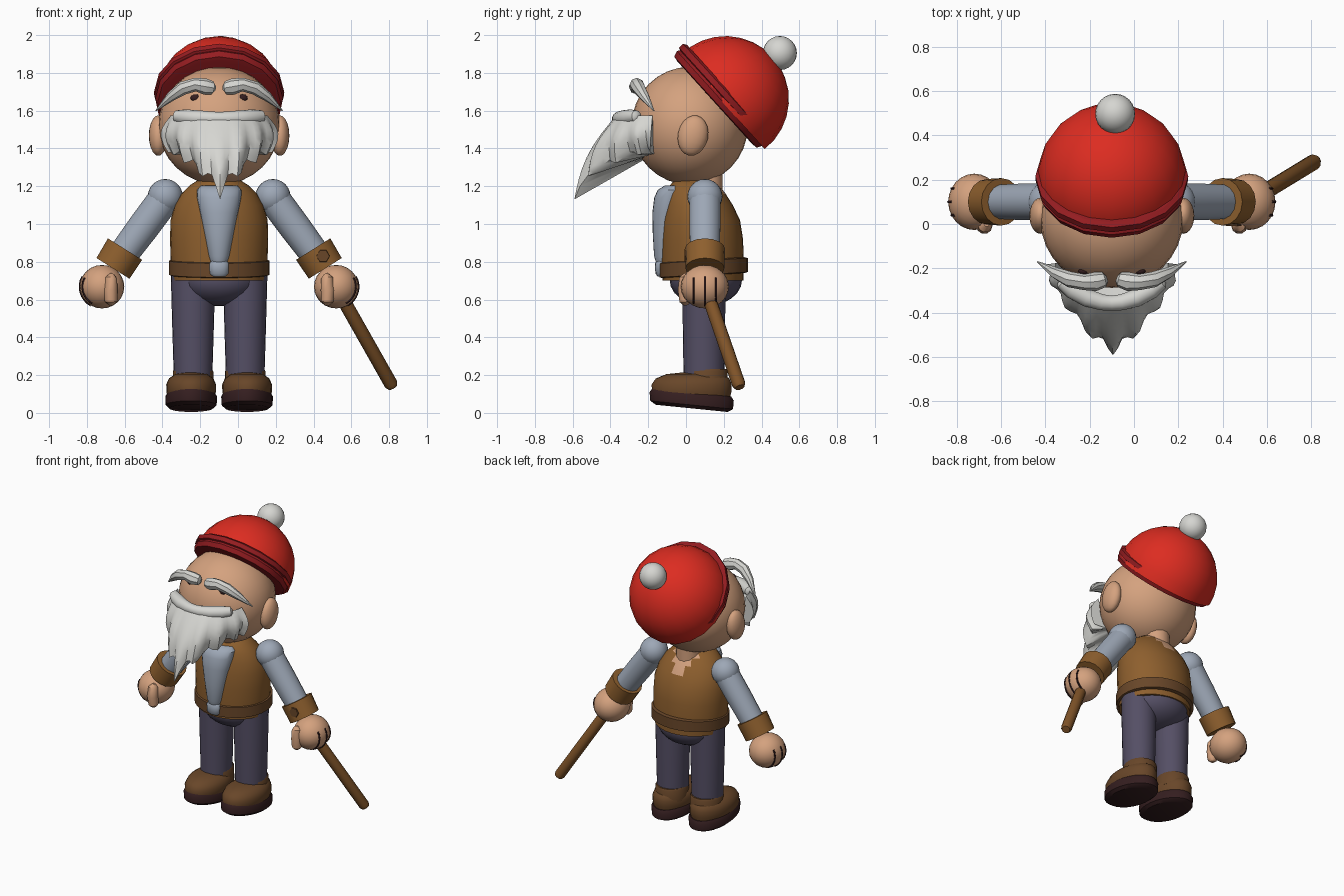
import bpy, bmesh, math
from mathutils import Vector as V, Matrix

CX = -0.1  # centre line of the figure


def material(name, rgb):
    m = bpy.data.materials.new(name)
    m.diffuse_color = (*rgb, 1)
    return m


RED = material("hat red", (0.72, 0.025, 0.015))
DARK_RED = material("band red", (0.30, 0.012, 0.015))
SKIN = material("skin", (0.66, 0.36, 0.21))
WHITE = material("white hair", (0.67, 0.67, 0.64))
SHIRT = material("shirt grey", (0.34, 0.39, 0.47))
VEST = material("vest brown", (0.27, 0.115, 0.027))
LEATHER = material("leather brown", (0.14, 0.062, 0.022))
PANTS = material("trouser purple", (0.09, 0.078, 0.13))
DARK = material("sole dark", (0.035, 0.013, 0.014))
WOOD = material("stick wood", (0.22, 0.09, 0.022))


def finish(name, bm, mat, angle=40):
    bmesh.ops.recalc_face_normals(bm, faces=bm.faces)
    me = bpy.data.meshes.new(name)
    bm.to_mesh(me)
    bm.free()
    me.materials.append(mat)
    ob = bpy.data.objects.new(name, me)
    bpy.context.scene.collection.objects.link(ob)
    bpy.ops.object.select_all(action='DESELECT')
    ob.select_set(True)
    bpy.context.view_layer.objects.active = ob
    bpy.ops.object.shade_smooth_by_angle(angle=math.radians(angle))
    return ob


def ring(c, d, ru, rv=None, n=20):
    d = V(d).normalized()
    u = V((0, 1, 0) if abs(d.y) < 0.9 else (0, 0, 1)).cross(d).normalized()
    v = d.cross(u)
    rv = ru if rv is None else rv
    return [V(c) + u * ru * math.cos(t) + v * rv * math.sin(t)
            for t in (2 * math.pi * i / n for i in range(n))]


def loft(name, rings, mat, closed=True, angle=40):
    bm = bmesh.new()
    rows = [[bm.verts.new(p) for p in r] for r in rings]
    n = len(rows[0])
    for a, b in zip(rows, rows[1:]):
        for i in range(n if closed else n - 1):
            j = (i + 1) % n
            bm.faces.new((a[i], a[j], b[j], b[i]))
    bm.faces.new(rows[0])
    bm.faces.new(rows[-1])
    return finish(name, bm, mat, angle)


def stack(name, rows, mat, x=CX, n=24, angle=40):
    """Upright loft; each row is z, centre y, half width, half depth."""
    return loft(name, [ring((x, cy, z), (0, 0, 1), rx, ry, n) for z, cy, rx, ry in rows], mat, angle=angle)


def tube(name, pts, radii, mat, n=14, angle=40):
    pts = [V(p) for p in pts]
    rings = []
    for i, (p, r) in enumerate(zip(pts, radii)):
        d = pts[min(i + 1, len(pts) - 1)] - pts[max(i - 1, 0)]
        rings.append(ring(p, d, r, n=n))
    return loft(name, rings, mat, angle=angle)


def ball(name, c, r, mat, seg=24, tilt=0):
    bm = bmesh.new()
    m = Matrix.Translation(c) @ Matrix.Rotation(tilt, 4, 'X') @ Matrix.Diagonal((*r, 1))
    bmesh.ops.create_uvsphere(bm, u_segments=seg, v_segments=seg // 2, radius=1, matrix=m)
    return finish(name, bm, mat)


# Head and neck
ball("head", (CX, 0.02, 1.52), (0.322, 0.308, 0.312), SKIN, 32)
tube("neck", [(CX, 0.11, 1.08), (CX, 0.11, 1.36)], [0.085, 0.085], SKIN)

# Hat: tilted dome, folded band and pompom
axis, perp = V((0, 0.741, 0.671)), V((0, -0.671, 0.741))
dome = V((CX, 0.21, 1.66))
angles = [math.radians(a) for a in (-4, 8, 20, 32, 44, 56, 68, 78, 86)]
loft("hat_dome", [ring(dome + axis * 0.335 * math.sin(a), axis, 0.335 * math.cos(a))
                  for a in angles], RED)
band = dome + perp * 0.025
loft("hat_band", [ring(band + axis * h, axis, r, n=16) for h, r in
                  ((-0.055, 0.295), (-0.05, 0.325), (-0.02, 0.338), (-0.005, 0.330),
                   (0.0, 0.343), (0.03, 0.345), (0.042, 0.325))], DARK_RED, angle=25)
ball("pompom", (-0.085, 0.497, 1.905), (0.09, 0.09, 0.09), WHITE)

# Beard: pleated sheet swept forward into pointed locks, closed back under the chin
cols, rows, locks = 37, 8, 9
sheet = []
for i in range(cols):
    a = math.radians(-88 + 176 * i / (cols - 1))
    s, c = math.sin(a), math.cos(a)
    q = abs(s)
    lock = 0.5 + 0.5 * math.cos(2 * math.pi * (locks - 1) * i / (cols - 1))
    top = V((CX + 0.255 * s, -0.17 - 0.20 * c, 1.575))
    tip = V((CX + 0.005 + 0.265 * s, -0.58 + 0.39 * q ** 1.6, 1.13 + 0.25 * q ** 0.7))
    line = []
    for k in range(rows + 1):
        t = k / rows
        w = t * (1 - 0.16 * (1 - lock))
        bulge = 0.04 * math.sin(math.pi * t) + 0.022 * (lock - 0.5) * min(1, 2.5 * t)
        line.append(top.lerp(tip, w) + V((s, -c, 0)) * bulge)
    under = V((CX + 0.2 * s, -0.17, 1.37))
    line += [line[-1].lerp(under, 0.5), under]
    sheet.append(line)
loft("beard", sheet, WHITE, closed=True, angle=35)

# Moustache roll
roll = [(CX + 0.225 * u, -0.262 - 0.095 * (1 - u * u), 1.558 + 0.012 * u * u)
        for u in (-1.04, -1, -0.8, -0.5, -0.2, 0, 0.2, 0.5, 0.8, 1, 1.04)]
tube("moustache", roll, [0.015, 0.032, 0.041, 0.041, 0.037, 0.035, 0.037, 0.041, 0.041, 0.032, 0.015], WHITE)


def side_parts(s, side):
    def at(dx, y, z):
        return V((CX + s * dx, y, z))

    # Face details
    ball(side + "_ear", at(0.322, 0.037, 1.468), (0.05, 0.08, 0.108), SKIN, 20, tilt=-0.2)
    ball(side + "_eye", at(0.125, -0.213, 1.667), (0.027, 0.016, 0.02), DARK, 12)
    tube(side + "_eyebrow", [at(0.022, -0.245, 1.72), at(0.035, -0.25, 1.721), at(0.075, -0.26, 1.728),
                             at(0.125, -0.262, 1.738), at(0.19, -0.25, 1.72), at(0.255, -0.22, 1.675),
                             at(0.335, -0.17, 1.60)],
         [0.015, 0.035, 0.043, 0.036, 0.036, 0.026, 0.003], WHITE, 8)

    # Arm, sleeve cuff and hand
    ball(side + "_shoulder", at(0.285, 0.1, 1.145), (0.093, 0.093, 0.093), SHIRT)
    tube(side + "_arm", [at(0.27, 0.1, 1.16), at(0.40, 0.1, 0.985), at(0.53, 0.1, 0.81)],
         [0.085, 0.084, 0.078], SHIRT)
    ends = at(0.498, 0.1, 0.867), at(0.562, 0.1, 0.765)
    tube(side + "_cuff", ends, [0.107, 0.103], VEST, 16)
    ball(side + "_hand", at(0.62, 0.1, 0.668), (0.118, 0.127, 0.115), SKIN)
    tube(side + "_thumb", [at(0.565, 0.0, 0.735), at(0.572, -0.005, 0.715), at(0.575, -0.008, 0.65),
                           at(0.572, -0.003, 0.59), at(0.57, 0.0, 0.57)],
         [0.012, 0.032, 0.037, 0.033, 0.012], SKIN, 10)
    for n, y in enumerate((0.04, 0.1, 0.16)):
        k = math.sqrt(1 - ((y - 0.1) / 0.127) ** 2)
        arc = [math.radians(d) for d in range(28, -61, -11)]
        tube(f"{side}_finger_line_{n}", [at(0.62 + 0.117 * k * math.cos(t), y, 0.668 + 0.114 * k * math.sin(t))
                                         for t in arc], [0.006] * len(arc), DARK, 6)

    # Leg and boot
    x = CX + s * 0.138
    stack(side + "_leg", [(0.19, 0.095, 0.102, 0.108), (0.45, 0.095, 0.11, 0.112),
                          (0.74, 0.095, 0.118, 0.115)], PANTS, x)
    stack(side + "_boot_top", [(0.14, 0.105, 0.108, 0.116), (0.22, 0.105, 0.107, 0.116),
                               (0.232, 0.105, 0.10, 0.11)], LEATHER, x)
    bx = CX + s * 0.148
    stack(side + "_boot", [(0.07, 0.03, 0.12, 0.2), (0.11, 0.03, 0.131, 0.21), (0.15, 0.03, 0.132, 0.212),
                           (0.182, 0.035, 0.118, 0.195), (0.205, 0.045, 0.085, 0.15),
                           (0.213, 0.06, 0.04, 0.09)], LEATHER, bx)
    sole = stack(side + "_sole", [(0.012, 0.03, 0.115, 0.19), (0.03, 0.03, 0.135, 0.219),
                                  (0.075, 0.03, 0.137, 0.223), (0.095, 0.03, 0.125, 0.21)], DARK, bx)
    for v in sole.data.vertices:  # toe lifts slightly
        v.co.z += 0.012 - 0.1 * (v.co.y - 0.03)


side_parts(-1, "right")
side_parts(1, "left")

# Hips
ball("hips", (CX, 0.105, 0.705), (0.215, 0.192, 0.14), PANTS)

# Vest, with an open skin-coloured neckline at the back
vest = stack("vest", [(0.70, 0.09, 0.245, 0.215), (0.80, 0.088, 0.256, 0.218), (0.92, 0.086, 0.26, 0.216),
                      (1.02, 0.08, 0.257, 0.206), (1.10, 0.068, 0.235, 0.18), (1.16, 0.055, 0.20, 0.155),
                      (1.205, 0.045, 0.155, 0.13), (1.24, 0.045, 0.10, 0.10)], VEST, n=32)
vest.data.materials.append(SKIN)
for f in vest.data.polygons:
    if f.center.y > 0.1 and f.center.z > 1.12 and abs(f.center.x - CX) < (f.center.z - 1.09) * 0.65:
        f.material_index = 1

# Belt rises a little toward the back
belt = stack("belt", [(0.722, 0.093, 0.255, 0.22), (0.726, 0.093, 0.266, 0.234), (0.80, 0.093, 0.266, 0.234),
                      (0.806, 0.093, 0.25, 0.215)], LEATHER, n=32)
for v in belt.data.vertices:
    v.co.z += 0.06 * v.co.y

# Shirt front and its knot
stack("shirt_front", [(0.80, -0.115, 0.045, 0.045), (0.83, -0.115, 0.055, 0.054), (0.95, -0.11, 0.078, 0.066),
                      (1.06, -0.10, 0.10, 0.078), (1.14, -0.085, 0.117, 0.083), (1.18, -0.07, 0.118, 0.08),
                      (1.205, -0.05, 0.095, 0.06)], SHIRT)
stack("shirt_knot", [(0.722, -0.13, 0.035, 0.02), (0.737, -0.132, 0.051, 0.03), (0.79, -0.132, 0.053, 0.033),
                     (0.808, -0.13, 0.038, 0.025)], SHIRT, n=12)

# Walking stick held in the left hand, and the small patch on that cuff
p, q = V((0.50, 0.09, 0.70)), V((0.82, 0.285, 0.135))
tube("walking_stick", [p, p.lerp(q, 0.97), q], [0.036, 0.036, 0.026], WOOD, 12)
tube("cuff_patch", [(0.45, 0.0, 0.83), (0.45, -0.008, 0.83)], [0.036, 0.034], LEATHER, 6)
